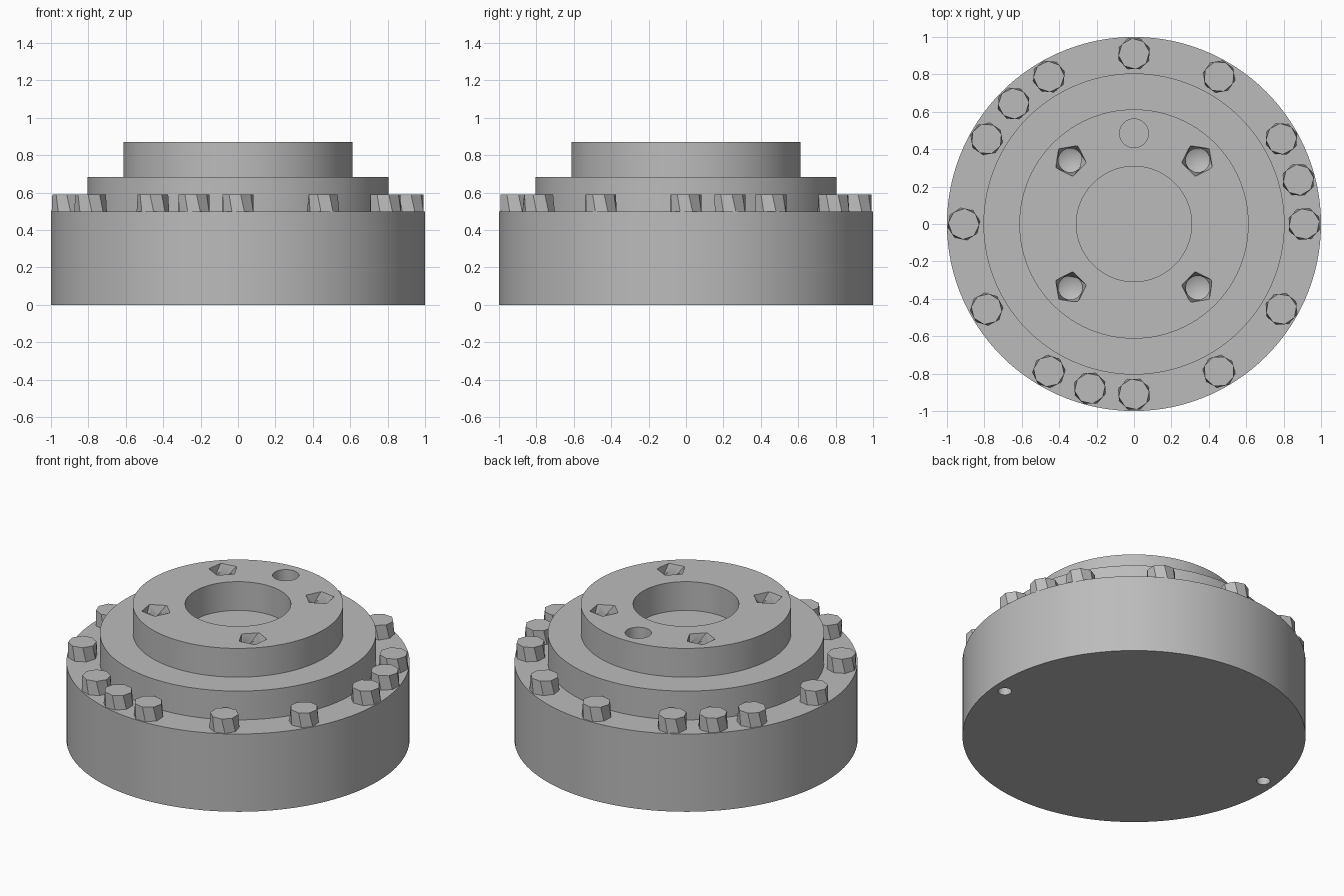
import bpy, bmesh, random
from math import cos, sin, pi, radians

cube = bpy.data.objects.get("Cube")
if cube:
    bpy.data.objects.remove(cube)
random.seed(4)

steel = bpy.data.materials.new("grey steel")
steel.use_nodes = True
grey = (0.5, 0.5, 0.5, 1)
steel.diffuse_color = grey
steel.node_tree.nodes["Principled BSDF"].inputs["Base Color"].default_value = grey


def lathe(name, profile, sides, x=0, y=0, turns=None):
    """Stack rings of (radius, z), closed by caps; radius 0 makes a point."""
    bm = bmesh.new()
    rings = []
    for i, (r, z) in enumerate(profile):
        turn = turns[i] if turns else 0
        if r == 0:
            rings.append([bm.verts.new((x, y, z))])
        else:
            rings.append([bm.verts.new((x + r * cos(turn + 2 * pi * k / sides),
                                        y + r * sin(turn + 2 * pi * k / sides), z))
                          for k in range(sides)])
    for a, b in zip(rings, rings[1:]):
        for k in range(sides):
            n = (k + 1) % sides
            if len(a) == 1:
                bm.faces.new((a[0], b[n], b[k]))
            elif len(b) == 1:
                bm.faces.new((a[k], a[n], b[0]))
            else:
                bm.faces.new((a[k], a[n], b[n], b[k]))
    for ring in (rings[0], rings[-1]):
        if len(ring) > 1:
            bm.faces.new(ring)
    bmesh.ops.recalc_face_normals(bm, faces=bm.faces)
    mesh = bpy.data.meshes.new(name)
    bm.to_mesh(mesh)
    bm.free()
    mesh.materials.append(steel)
    obj = bpy.data.objects.new(name, mesh)
    bpy.context.collection.objects.link(obj)
    return obj


def activate(obj):
    bpy.ops.object.select_all(action='DESELECT')
    obj.select_set(True)
    bpy.context.view_layer.objects.active = obj


def cut(target, cutter):
    mod = target.modifiers.new("hole", 'BOOLEAN')
    mod.operation = 'DIFFERENCE'
    mod.solver = 'EXACT'
    mod.object = cutter
    activate(target)
    bpy.ops.object.modifier_apply(modifier=mod.name)
    bpy.data.objects.remove(cutter)


# Stepped round housing with a raised flange and a central recess
base_top, shoulder_top, flange_top = 0.5, 0.685, 0.87
housing = lathe("stepped_housing", [
    (1, 0), (1, base_top), (0.805, base_top), (0.805, shoulder_top),
    (0.613, shoulder_top), (0.613, flange_top),
    (0.308, flange_top), (0.308, shoulder_top)], 120)

# Four drilled holes with five-sided mouths
for i in range(4):
    a = radians(45 + 90 * i)
    x, y = 0.482 * cos(a), 0.482 * sin(a)
    cut(housing, lathe("drill_cutter", [(0, 0.7), (0.064, 0.73), (0.064, 0.9)], 24, x, y))
    cut(housing, lathe("mouth_cutter", [(0.066, 0.81), (0.088, 0.875)], 5, x, y,
                       [a + pi / 5, a]))

# Plain locating hole in the flange
cut(housing, lathe("pin_cutter", [(0.077, shoulder_top), (0.077, 0.9)], 32, 0, 0.485))

# Two small holes in the underside
for s in (-1, 1):
    cut(housing, lathe("underside_cutter", [(0.04, -0.05), (0.04, 0.1)], 20,
                       0.913 * s, -0.084 * s))

activate(housing)
bpy.ops.object.shade_smooth_by_angle(angle=radians(30))

# Rim bolts: an even ring of twelve, plus three extra ones
for deg in list(range(0, 360, 30)) + [15, 135, 255]:
    a = radians(deg)
    turn = random.uniform(0, pi / 4)
    lathe("rim_bolt_%d" % deg, [(0.088, base_top - 0.01), (0.083, 0.59)], 8,
          0.91 * cos(a), 0.91 * sin(a), [turn + 0.25, turn])
